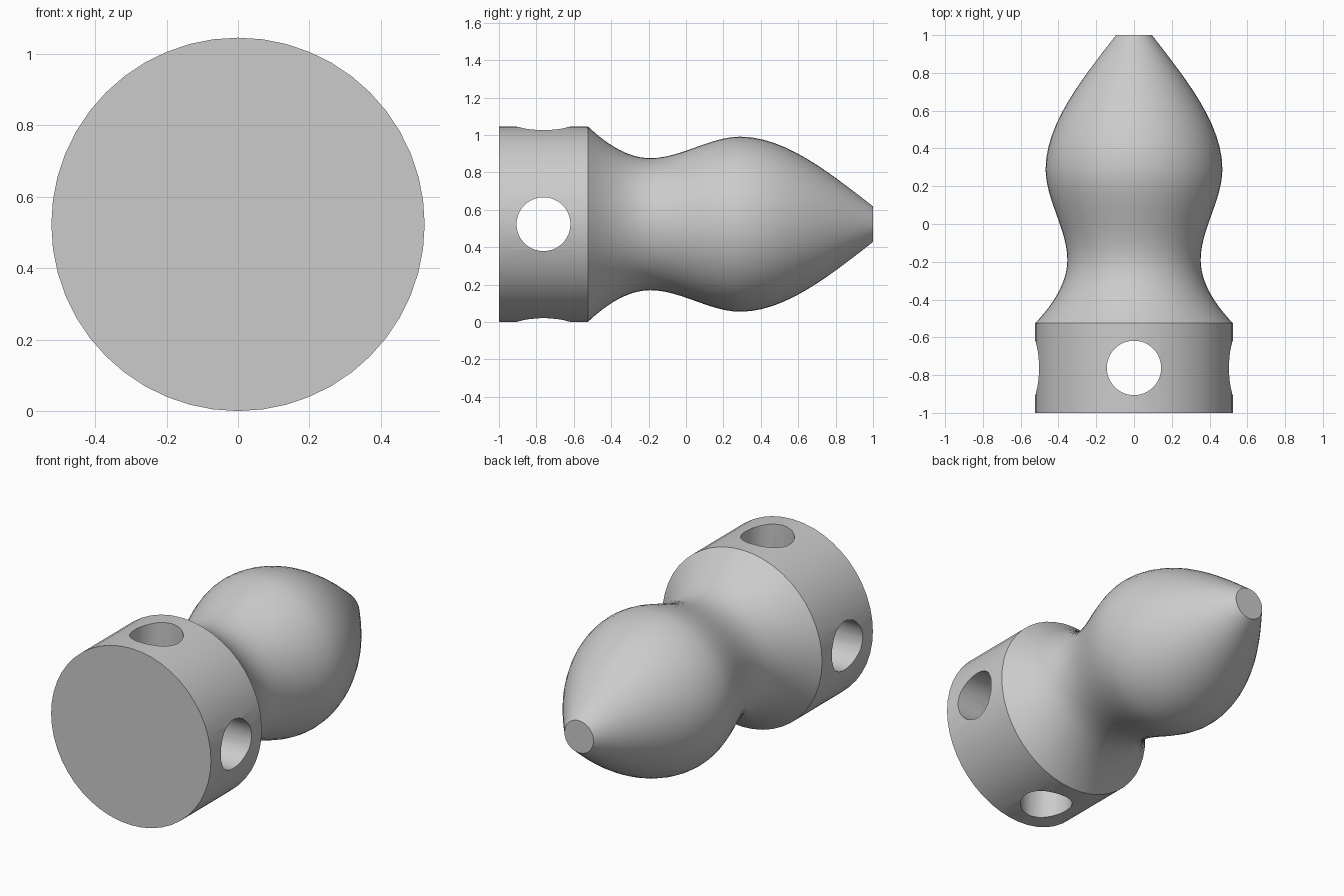
import bpy, bmesh, math
from mathutils import Matrix, Vector

if "Cube" in bpy.data.objects:
    bpy.data.objects.remove(bpy.data.objects["Cube"], do_unlink=True)

SIDES = 48
RADIUS = 0.523

grey = bpy.data.materials.new("plain_grey")
grey.use_nodes = True
colour = (0.6, 0.6, 0.6, 1)
grey.diffuse_color = colour
grey.node_tree.nodes["Principled BSDF"].inputs["Base Color"].default_value = colour


def make_object(name, bm):
    bmesh.ops.recalc_face_normals(bm, faces=bm.faces)
    mesh = bpy.data.meshes.new(name)
    bm.to_mesh(mesh)
    bm.free()
    mesh.materials.append(grey)
    obj = bpy.data.objects.new(name, mesh)
    bpy.context.collection.objects.link(obj)
    return obj


def hermite(a, b, t):
    """Radius and position between two (y, radius, slope) knots."""
    h = b[0] - a[0]
    r = ((2*t**3 - 3*t**2 + 1) * a[1] + (t**3 - 2*t**2 + t) * h * a[2]
         + (3*t**2 - 2*t**3) * b[1] + (t**3 - t**2) * h * b[2])
    return a[0] + h * t, r


# Turned profile: straight collar, waist, bulb, blunt tip
knots = [(-0.525, RADIUS, -0.95), (-0.19, 0.353, 0), (0.29, 0.468, 0), (1, 0.095, -0.78)]
profile = [(-1, RADIUS), knots[0][:2]]
for a, b in zip(knots, knots[1:]):
    profile += [hermite(a, b, i / 12) for i in range(1, 13)]

bm = bmesh.new()
rings = []
for y, r in profile:
    angles = [math.tau * i / SIDES for i in range(SIDES)]
    rings.append([bm.verts.new((r * math.cos(a), y, RADIUS + r * math.sin(a))) for a in angles])
for low, high in zip(rings, rings[1:]):
    for i in range(SIDES):
        j = (i + 1) % SIDES
        bm.faces.new((low[i], low[j], high[j], high[i]))
bm.faces.new(rings[0])
bm.faces.new(rings[-1])
body = make_object("turned_handle", bm)

# Two crossing holes through the collar
for name, axis in (("vertical_hole_cutter", "Z"), ("sideways_hole_cutter", "X")):
    bm = bmesh.new()
    turn = Matrix.Rotation(math.pi / 2, 4, "Y") if axis == "X" else Matrix()
    place = Matrix.Translation(Vector((0, -0.762, RADIUS))) @ turn
    bmesh.ops.create_cone(bm, cap_ends=True, segments=SIDES, radius1=0.144,
                          radius2=0.144, depth=1.4, matrix=place)
    cutter = make_object(name, bm)
    cutter.hide_render = True
    cutter.hide_set(True)
    cut = body.modifiers.new(name, "BOOLEAN")
    cut.operation = "DIFFERENCE"
    cut.solver = "EXACT"
    cut.object = cutter

# Bake the holes, then smooth the curved surfaces
bpy.context.view_layer.objects.active = body
body.select_set(True)
for modifier in list(body.modifiers):
    bpy.ops.object.modifier_apply(modifier=modifier.name)
for obj in list(bpy.data.objects):
    if obj.name.endswith("_cutter"):
        bpy.data.objects.remove(obj, do_unlink=True)
bpy.ops.object.shade_smooth_by_angle(angle=math.radians(30))
